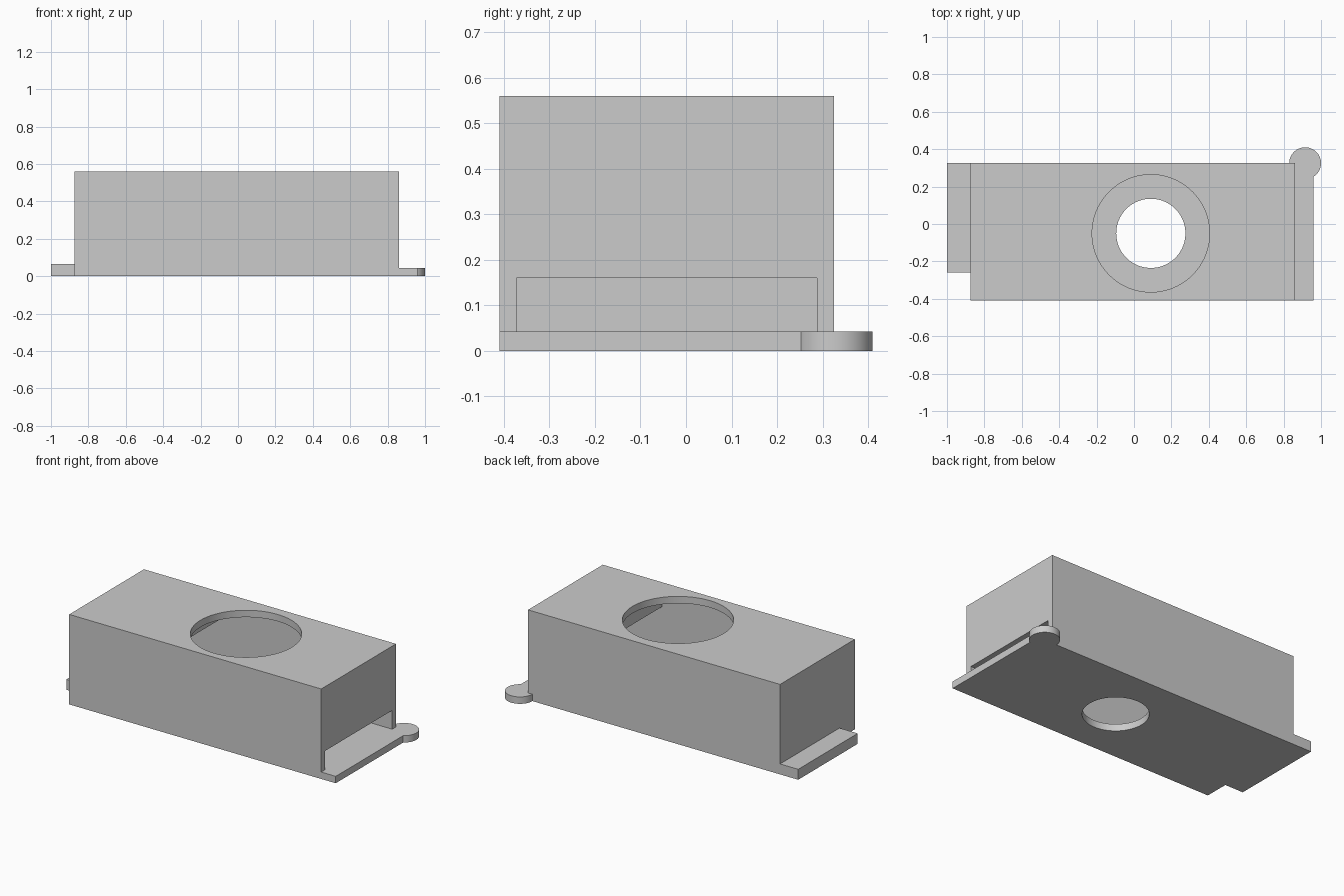
import bpy
import math

cube = bpy.data.objects.get("Cube")
if cube:
    bpy.data.objects.remove(cube, do_unlink=True)

grey = bpy.data.materials.new("light_grey")
grey.use_nodes = True
grey.diffuse_color = (0.6, 0.6, 0.6, 1)
grey.node_tree.nodes["Principled BSDF"].inputs["Base Color"].default_value = (0.6, 0.6, 0.6, 1)


def box(name, x, y, z):
    """Box from (min, max) ranges."""
    bpy.ops.mesh.primitive_cube_add(size=1)
    ob = bpy.context.object
    ob.name = name
    for v in ob.data.vertices:
        v.co = [lo + (hi - lo) * (c + 0.5) for c, (lo, hi) in zip(v.co, (x, y, z))]
    ob.data.materials.append(grey)
    return ob


def disc(name, x, y, radius, z):
    bpy.ops.mesh.primitive_cylinder_add(
        vertices=96, radius=radius, depth=z[1] - z[0], location=(x, y, sum(z) / 2))
    ob = bpy.context.object
    ob.name = name
    ob.data.materials.append(grey)
    return ob


def cut(target, cutter):
    """Subtract the cutter, bake the result and drop the cutter."""
    mod = target.modifiers.new("cut", 'BOOLEAN')
    mod.operation = 'DIFFERENCE'
    mod.solver = 'EXACT'
    mod.object = cutter
    bpy.context.view_layer.objects.active = target
    bpy.ops.object.modifier_apply(modifier=mod.name)
    bpy.data.objects.remove(cutter, do_unlink=True)


LEFT, RIGHT, FRONT, BACK = -0.875, 0.86, -0.41, 0.325
TOP, FLOOR, WALL = 0.56, 0.043, 0.037
HOLE_X, HOLE_Y = 0.09, -0.05
inner_y = (FRONT + WALL, BACK - WALL)

# Hollow housing with a round opening above, a smaller one below and an end slot
housing = box("housing", (LEFT, RIGHT), (FRONT, BACK), (0, TOP))
cut(housing, box("cavity", (LEFT + WALL, RIGHT - WALL), inner_y, (FLOOR, TOP - FLOOR)))
cut(housing, disc("top_opening", HOLE_X, HOLE_Y, 0.314, (0.45, 0.7)))
cut(housing, disc("floor_opening", HOLE_X, HOLE_Y, 0.185, (-0.1, 0.1)))
cut(housing, box("end_slot", (RIGHT - 0.1, RIGHT + 0.1), inner_y, (FLOOR, 0.16)))

# Ribs hanging from the ceiling on both sides of the opening
for name, x in (("right_rib", HOLE_X - 0.39), ("left_rib", HOLE_X + 0.335)):
    side = math.copysign(WALL, x - HOLE_X)
    box(name, sorted((x, x + side)), inner_y, (TOP - 0.13, TOP - FLOOR))

# Base lip, round ear and side tab
box("base_lip", (RIGHT, 0.96), (FRONT, BACK), (0, FLOOR))
ear = disc("round_ear", 0.915, 0.325, 0.085, (0, FLOOR))
box("side_tab", (-1, LEFT), (-0.26, BACK), (0, 0.065))

# Smooth the round walls, keep corners sharp
bpy.ops.object.select_all(action='DESELECT')
for ob in (housing, ear):
    ob.select_set(True)
bpy.context.view_layer.objects.active = housing
bpy.ops.object.shade_smooth_by_angle(angle=math.radians(30))
